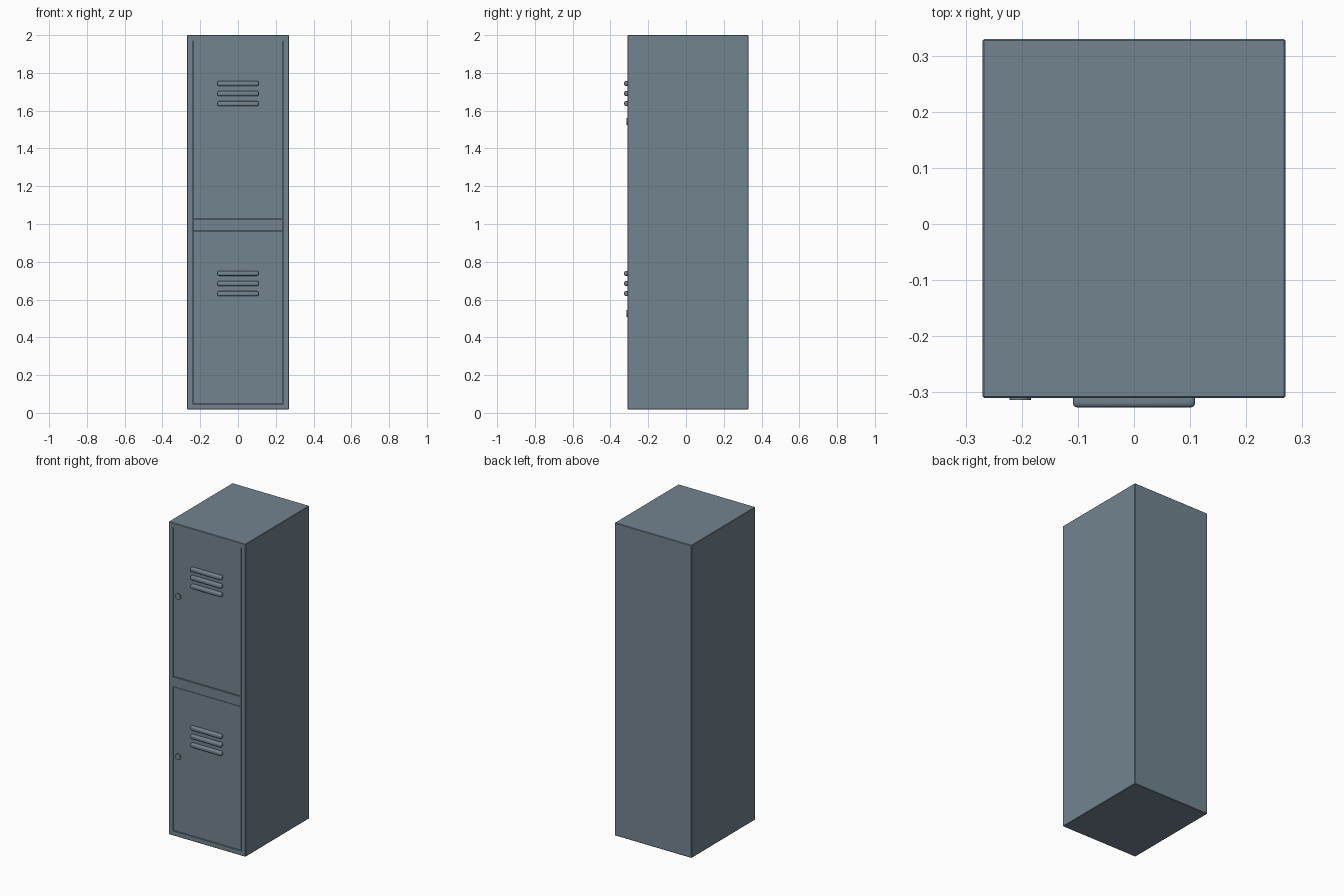
import bpy, bmesh, math
from mathutils import Matrix, Vector

if "Cube" in bpy.data.objects:
    bpy.data.objects.remove(bpy.data.objects["Cube"])

steel = bpy.data.materials.new("slate grey steel")
steel.diffuse_color = (0.17, 0.23, 0.275, 1)
steel.use_nodes = True
steel.node_tree.nodes["Principled BSDF"].inputs["Base Color"].default_value = steel.diffuse_color


def finish(name, bm, smooth=False):
    mesh = bpy.data.meshes.new(name)
    bmesh.ops.recalc_face_normals(bm, faces=bm.faces)
    bm.to_mesh(mesh)
    bm.free()
    mesh.materials.append(steel)
    ob = bpy.data.objects.new(name, mesh)
    bpy.context.collection.objects.link(ob)
    if smooth:
        bpy.ops.object.select_all(action='DESELECT')
        ob.select_set(True)
        bpy.context.view_layer.objects.active = ob
        bpy.ops.object.shade_smooth_by_angle(angle=math.radians(35))
    return ob


def box_bm(x, y, z, bevel=0.0, segments=1):
    """Box from three (low, high) ranges, with bevelled edges."""
    bm = bmesh.new()
    ctr = Vector([(r[0] + r[1]) / 2 for r in (x, y, z)])
    size = [r[1] - r[0] for r in (x, y, z)]
    bmesh.ops.create_cube(bm, size=1, matrix=Matrix.Translation(ctr) @ Matrix.Diagonal((*size, 1)))
    if bevel:
        bmesh.ops.bevel(bm, geom=bm.edges[:], offset=bevel, offset_type='OFFSET',
                        segments=segments, profile=0.5, affect='EDGES')
    return bm


# Cabinet shell with a shallow pocket in the front
BEV = 0.003
bm = box_bm((-0.27, 0.27), (-0.31, 0.33), (0.018, 2.0), BEV)
bm.normal_update()
front = min(bm.faces, key=lambda f: f.calc_center_median().y)
bmesh.ops.inset_region(bm, faces=[front], thickness=0.03 - BEV, use_even_offset=True)
inner = bmesh.ops.extrude_face_region(bm, geom=[front])
bmesh.ops.translate(bm, vec=(0, 0.012, 0), verts=[v for v in inner['geom'] if isinstance(v, bmesh.types.BMVert)])
bmesh.ops.delete(bm, geom=[front], context='FACES_ONLY')
finish("cabinet_shell", bm)

# Cross bar between the doors
finish("middle_bar", box_bm((-0.238, 0.238), (-0.3095, -0.297), (0.963, 1.024)))

# Two doors, each with three vents and a round lock
doors = [("upper", 1.028, 1.969, (1.744, 1.691, 1.637), 1.543),
         ("lower", 0.051, 0.960, (0.739, 0.685, 0.631), 0.527)]
for label, z0, z1, vents, lock_z in doors:
    finish(label + "_door", box_bm((-0.237, 0.237), (-0.3075, -0.297), (z0, z1)))
    for i, z in enumerate(vents):
        bm = box_bm((-0.109, 0.109), (-0.327, -0.300), (z - 0.013, z + 0.013), 0.008, 3)
        finish(f"{label}_vent_{i + 1}", bm, True)
    bm = bmesh.new()
    bmesh.ops.create_cone(bm, cap_ends=True, segments=32, radius1=0.019, radius2=0.019, depth=0.012,
                          matrix=Matrix.Translation((-0.203, -0.308, lock_z)) @ Matrix.Rotation(math.pi / 2, 4, 'X'))
    finish(label + "_lock", bm, True)
